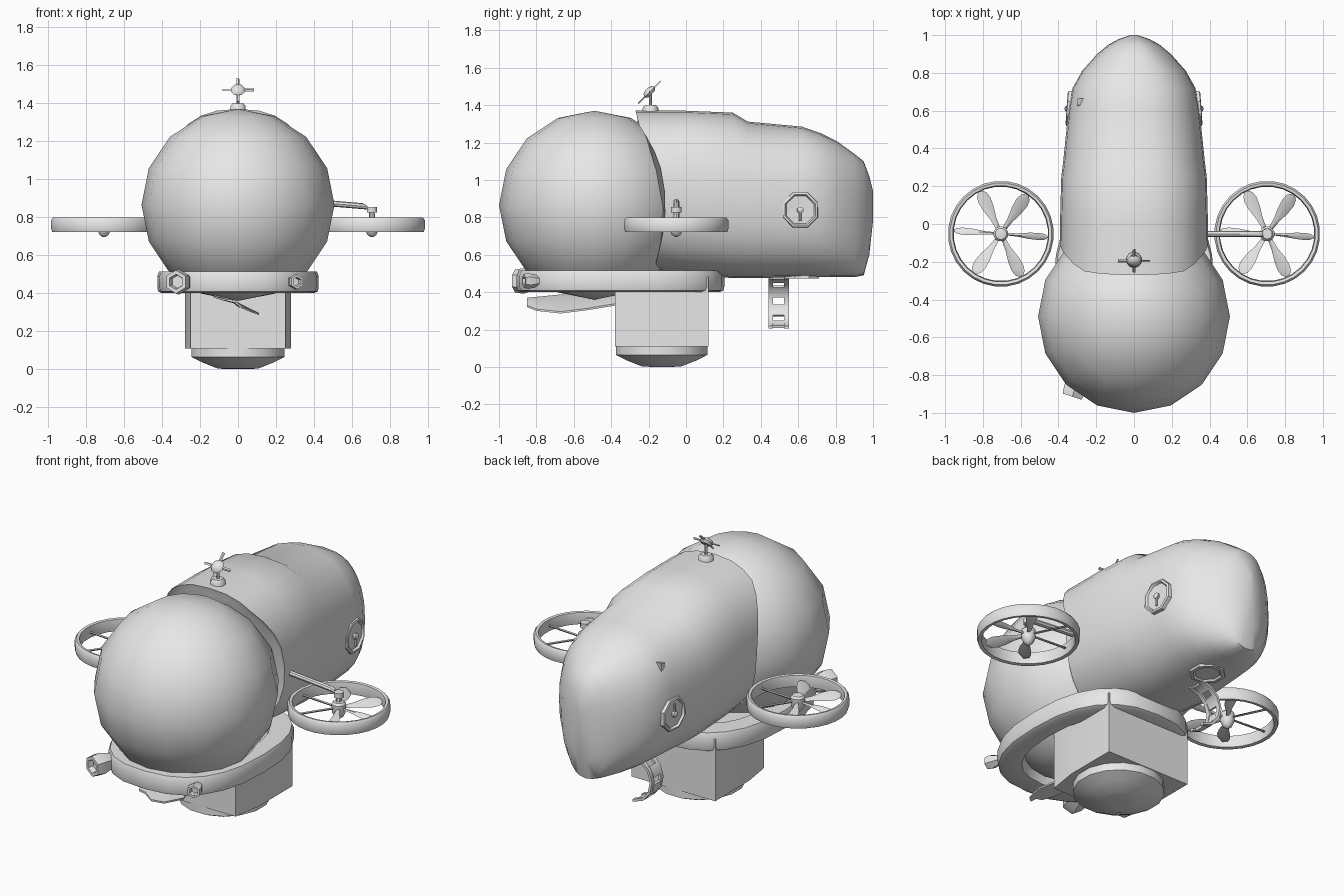
import bpy, bmesh, math
from mathutils import Matrix, Vector

if "Cube" in bpy.data.objects:
    bpy.data.objects.remove(bpy.data.objects["Cube"])

grey = bpy.data.materials.new("light_grey")
grey.diffuse_color = (0.8, 0.8, 0.8, 1)
grey.use_nodes = True
grey.node_tree.nodes["Principled BSDF"].inputs["Base Color"].default_value = grey.diffuse_color


def finish(name, bm, angle=40):
    bmesh.ops.recalc_face_normals(bm, faces=bm.faces)
    me = bpy.data.meshes.new(name)
    bm.to_mesh(me)
    bm.free()
    me.materials.append(grey)
    ob = bpy.data.objects.new(name, me)
    bpy.context.collection.objects.link(ob)
    bpy.ops.object.select_all(action='DESELECT')
    ob.select_set(True)
    bpy.context.view_layer.objects.active = ob
    bpy.ops.object.shade_smooth_by_angle(angle=math.radians(angle))
    return ob


def add_loft(bm, rings, m=Matrix(), caps=True, closed=False):
    """Skin a list of rings that all have the same point count."""
    rows = [[bm.verts.new(m @ Vector(p)) for p in r] for r in rings]
    pairs = list(zip(rows, rows[1:]))
    if closed:
        pairs.append((rows[-1], rows[0]))
    for a, b in pairs:
        n = len(a)
        for i in range(n):
            j = (i + 1) % n
            bm.faces.new((a[i], a[j], b[j], b[i]))
    if caps and not closed:
        bm.faces.new(rows[0])
        bm.faces.new(rows[-1])


def add_lathe(bm, profile, n, m=Matrix(), closed=False):
    """Revolve (radius, z) points around the local z axis."""
    rings = [[(r * math.cos(2 * math.pi * (i + .5) / n),
               r * math.sin(2 * math.pi * (i + .5) / n), z) for i in range(n)]
             for r, z in profile]
    add_loft(bm, rings, m, closed=closed)


def superellipse(a, b, e, n):
    pts = []
    for i in range(n):
        t = 2 * math.pi * i / n
        c, s = math.cos(t), math.sin(t)
        pts.append((math.copysign(a * abs(c) ** (2 / e), c),
                    math.copysign(b * abs(s) ** (2 / e), s)))
    return pts


def lerp_table(table, z):
    for (z0, y0), (z1, y1) in zip(table, table[1:]):
        if z <= z1:
            return y0 + (y1 - y0) * (max(z, z0) - z0) / (z1 - z0)
    return table[-1][1]


T = Matrix.Translation


def R(deg, axis):
    return Matrix.Rotation(math.radians(deg), 4, axis)


# front balloon
bm = bmesh.new()
bmesh.ops.create_uvsphere(bm, u_segments=16, v_segments=8, radius=1,
                          matrix=T((0, -.49, .865)) @ Matrix.Diagonal((.508, .51, .505, 1)))
finish("front_balloon", bm, 60)

# rear hull: lofted sections, curved front lip
edge = [(.52, -.17), (.7, -.125), (.85, -.11), (1.02, -.12), (1.18, -.18), (1.29, -.25), (1.37, -.27)]
sections = [(-.2, .375, .53, 1.335), (-.2, .39, .515, 1.37), (.0, .392, .495, 1.37),
            (.25, .385, .475, 1.36), (.33, .375, .475, 1.312), (.62, .345, .48, 1.285),
            (.72, .325, .48, 1.25), (.81, .275, .48, 1.205), (.9, .195, .48, 1.14),
            (.95, .135, .49, 1.10), (.98, .08, .6, 1.02), (1.0, .02, .78, .94)]
rings = []
for k, (y, w, lo, hi) in enumerate(sections):
    ring = []
    for x, z in superellipse(w, (hi - lo) / 2, 2.4, 28):
        z += (hi + lo) / 2
        ring.append((x, lerp_table(edge, z) if k < 2 else y, z))
    rings.append(ring)
bm = bmesh.new()
add_loft(bm, rings)
finish("rear_hull", bm, 50)

# gallery ring under the balloon
bm = bmesh.new()
rings = []
for rx, ry, z in ((.42, .55, .41), (.425, .555, .43), (.425, .555, .49), (.415, .545, .515),
                  (.31, .42, .515), (.29, .40, .46), (.31, .42, .4), (.40, .53, .4)):
    rings.append([(x, y - .35, z) for x, y in superellipse(rx, ry, 2.5, 24)])
add_loft(bm, rings, closed=True)
finish("gallery_ring", bm)

# hexagonal lamps at the front of the ring
for side, r, depth in ((-1, .068, .12), (1, .042, .07)):
    bm = bmesh.new()
    m = T((side * .29, -.8, .46)) @ R(side * 18, 'Z') @ R(90, 'X')
    add_lathe(bm, [(r * .6, -.02), (r, depth * .6), (r * .9, depth),
                   (r * .6, depth), (r * .5, depth - .03)], 6, m)
    finish("left_front_lamp" if side < 0 else "right_front_lamp", bm, 25)

# gondola cabin with chamfered front sides
plan = [(.25, -.38), (.278, -.2), (.278, .12), (-.278, .12), (-.278, -.2), (-.25, -.38)]
bm = bmesh.new()
add_loft(bm, [[(x, y, z) for x, y in plan] for z in (.11, .48)])
finish("gondola_cabin", bm, 10)

# rounded dome under the cabin
bm = bmesh.new()
add_lathe(bm, [(.25, .115), (.25, .065), (.19, .035), (.11, .004), (.05, 0)], 16,
          T((0, -.13, 0)))
finish("gondola_dome", bm)

# twisted steering blade below the balloon
bm = bmesh.new()
rings = []
for y, xa, za, xb, zb in ((-.85, -.06, .36, .02, .32), (-.8, -.09, .365, .07, .30),
                          (-.67, -.13, .378, .11, .286), (-.52, -.13, .385, .06, .305),
                          (-.37, -.11, .385, .0, .33)):
    xm, zm = (xa + xb) / 2, (za + zb) / 2 + .012
    rings.append([(xa, y, za), (xm, y, zm), (xb, y, zb),
                  (xb, y, zb + .01), (xm, y, zm + .012), (xa, y, za + .01)])
add_loft(bm, rings)
finish("steering_blade", bm)

# side fans: rim, hub and six pitched blades
for side, label in ((-1, "left"), (1, "right")):
    base = T((side * .705, -.052, .76))
    bm = bmesh.new()
    add_lathe(bm, [(.255, -.035), (.275, -.038), (.28, -.02), (.28, .025), (.27, .038),
                   (.255, .035), (.25, 0)], 28, base, closed=True)
    finish(label + "_fan_rim", bm)
    bm = bmesh.new()
    add_lathe(bm, [(.008, -.064), (.025, -.052), (.038, -.025), (.04, .025), (.03, .037),
                   (.008, .04)], 12, base)
    finish(label + "_fan_hub", bm)
    bm = bmesh.new()
    for k in range(6):
        slim = .55 if k in (0, 3) else 1
        m = base @ R(60 * k - 4, 'Z') @ R(24, 'X')
        add_loft(bm, [[(r, -w * slim, 0), (r, 0, -.006), (r, w * slim, 0), (r, 0, .006)]
                      for r, w in ((.03, .012), (.09, .018), (.15, .033), (.2, .038),
                                   (.232, .03), (.25, .01))], m)
    finish(label + "_fan_blades", bm)

# bent arm that carries the right fan
bm = bmesh.new()
rings = []
for x, z, tilt in ((.36, .883, 90), (.52, .87, 88), (.66, .858, 80), (.69, .85, 45),
                   (.705, .82, 5), (.705, .78, 0)):
    m = T((x, -.052, z)) @ R(tilt, 'Y')
    rings.append([m @ Vector((.016 * math.cos(a * math.pi / 4),
                              .016 * math.sin(a * math.pi / 4), 0)) for a in range(8)])
add_loft(bm, rings)
add_lathe(bm, [(.028, .855), (.028, .885)], 10, T((.705, -.052, -.03)))
finish("right_fan_arm", bm)

# portholes with raised rims, a pane and a lamp
for side, label in ((-1, "left"), (1, "right")):
    m = T((side * .335, .61, .84)) @ R(side * 4, 'Z') @ R(side * 90, 'Y')
    bm = bmesh.new()
    add_lathe(bm, [(.105, -.02), (.1, .018), (.088, .022), (.08, .012), (.08, -.02)],
              8, m, closed=True)
    finish(label + "_porthole_rim", bm)
    bm = bmesh.new()
    add_lathe(bm, [(.08, .002), (.08, .01)], 8, m)
    add_lathe(bm, [(.018, .008), (.018, .025), (.008, .032)], 8, m)
    add_lathe(bm, [(.006, 0), (.006, .06)], 6, m @ T((0, 0, .018)) @ R(90, 'Y'))
    finish(label + "_porthole_lamp", bm)

# hatch in the rear belly
bm = bmesh.new()
add_lathe(bm, [(.1, .52), (.1, .474), (.08, .472), (.07, .482), (.02, .482)], 8, T((0, .62, 0)))
finish("belly_hatch", bm, 25)

# curled ladder: two side rails with rungs
bm = bmesh.new()


def arc_strip(a0, a1, y0, y1):
    rows = []
    for k in range(7):
        a = math.radians(a0 + (a1 - a0) * k / 6)
        c, s = math.cos(a), math.sin(a)
        rows.append([(-.02 + r * c, y, .345 + r * s) for r, y in
                     ((.125, y0), (.14, y0), (.14, y1), (.125, y1))])
    add_loft(bm, rows)


for y0, y1 in ((.44, .465), (.525, .55)):
    arc_strip(90, 265, y0, y1)
for a in (95, 140, 185, 230):
    arc_strip(a, a + 28, .46, .53)
finish("curled_ladder", bm)

# small rotor on top of the hull
bm = bmesh.new()
add_lathe(bm, [(.042, 1.34), (.042, 1.385), (.03, 1.4), (.012, 1.4)], 10, T((0, -.19, 0)))
add_lathe(bm, [(.009, 1.39), (.009, 1.475)], 8, T((0, -.19, 0)))
finish("rotor_mast", bm)
bm = bmesh.new()
base = T((0, -.195, 1.47)) @ R(45, 'X')
add_lathe(bm, [(.028, -.015), (.04, 0), (.03, .015), (.01, .022)], 10, base)
for k in range(4):
    add_loft(bm, [[(r, -w, 0), (r, 0, -.004), (r, w, 0), (r, 0, .004)]
                  for r, w in ((.02, .008), (.085, .009))],
             base @ R(90 * k, 'Z') @ R(25, 'X'))
finish("top_rotor", bm)

# tiny sensor fin on the upper left flank
bm = bmesh.new()
add_loft(bm, [[(x - .27, y + .64, z) for y, z in ((-.02, 1.10), (.02, 1.10), (.025, 1.15), (-.01, 1.14))]
              for x in (-.03, .01)])
finish("sensor_fin", bm)
